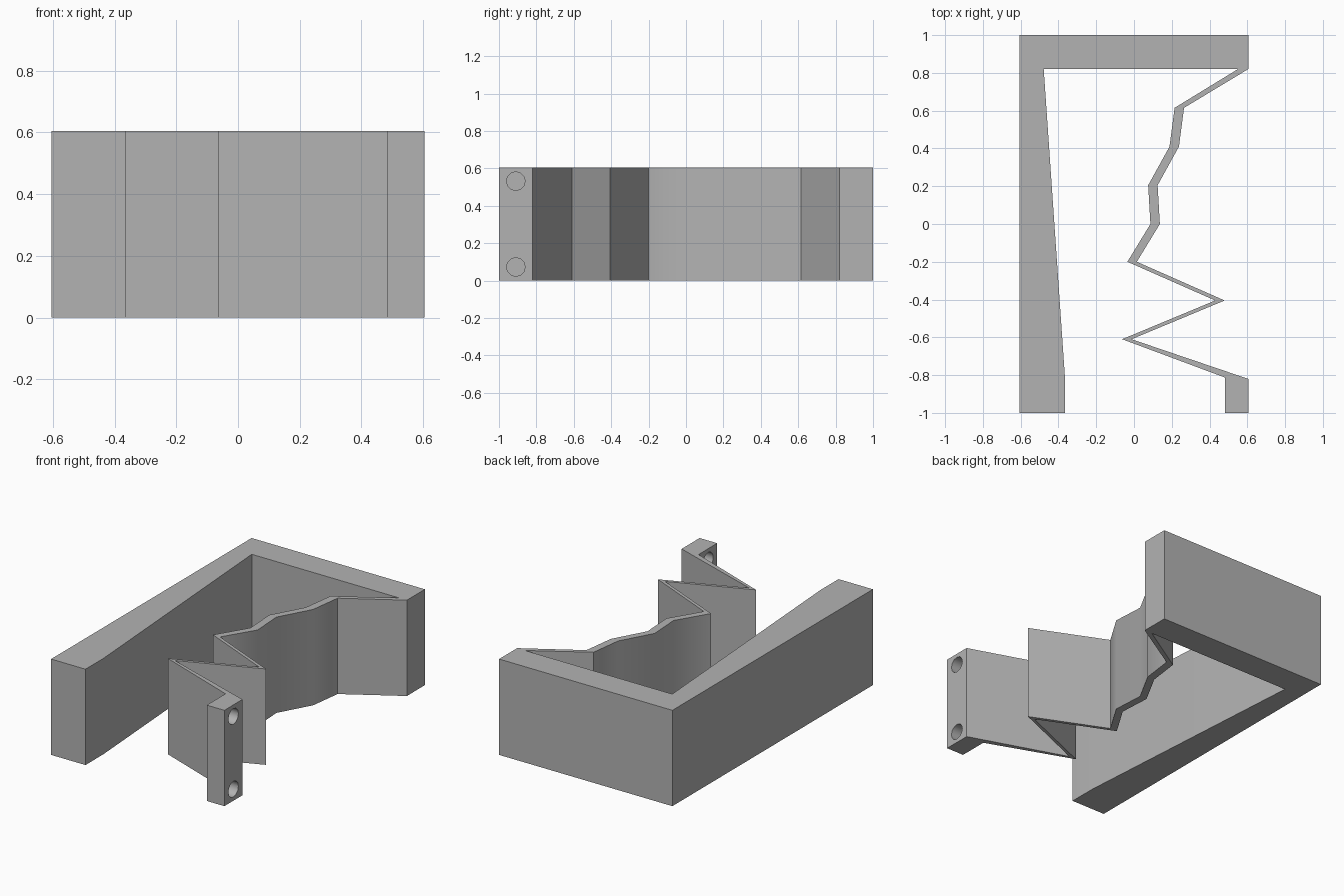
import bpy, bmesh, math

cube = bpy.data.objects.get("Cube")
if cube:
    bpy.data.objects.remove(cube, do_unlink=True)

HEIGHT = 0.605
WALL = 0.05

grey = bpy.data.materials.new("plain grey")
grey.use_nodes = True
colour = (0.45, 0.45, 0.45, 1)
grey.diffuse_color = colour
grey.node_tree.nodes["Principled BSDF"].inputs["Base Color"].default_value = colour


def extrude_profile(name, points, height):
    bm = bmesh.new()
    face = bm.faces.new([bm.verts.new((x, y, 0)) for x, y in points])
    new = bmesh.ops.extrude_face_region(bm, geom=[face])["geom"]
    top = [v for v in new if isinstance(v, bmesh.types.BMVert)]
    bmesh.ops.translate(bm, verts=top, vec=(0, 0, height))
    bmesh.ops.recalc_face_normals(bm, faces=bm.faces)
    mesh = bpy.data.meshes.new(name)
    bm.to_mesh(mesh)
    bm.free()
    mesh.materials.append(grey)
    obj = bpy.data.objects.new(name, mesh)
    bpy.context.collection.objects.link(obj)
    return obj


# Inner edge of the thin zigzag wall, from back to front
zigzag = [(0.215, 0.615), (0.188, 0.41), (0.075, 0.205), (0.087, 0),
          (-0.035, -0.2), (0.43, -0.405), (-0.063, -0.61)]
outer = [(x + WALL, y) for x, y in reversed(zigzag)]

# Tapered side bar, back bar, zigzag wall and end block in one outline
left_bar = [(-0.605, 1), (-0.605, -1), (-0.365, -1), (-0.365, -0.82), (-0.478, 0.82)]
end_block = [(0.482, -0.813), (0.482, -1), (0.605, -1), (0.605, -0.82)]
back_bar = [(0.605, 0.82), (0.605, 1)]
outline = left_bar + [(0.55, 0.82)] + zigzag + end_block + outer + back_bar
body = extrude_profile("bracket_body", outline, HEIGHT)

# Two screw holes through the end block
for z in (0.073, HEIGHT - 0.073):
    bpy.ops.mesh.primitive_cylinder_add(vertices=12, radius=0.05, depth=0.3,
                                        location=(0.545, -0.91, z),
                                        rotation=(0, math.pi / 2, 0))
    cutter = bpy.context.object
    cutter.name = "hole_cutter"
    cutter.data.materials.append(grey)
    bpy.ops.object.select_all(action="DESELECT")
    body.select_set(True)
    bpy.context.view_layer.objects.active = body
    cut = body.modifiers.new("screw_hole", "BOOLEAN")
    cut.operation = "DIFFERENCE"
    cut.solver = "EXACT"
    cut.object = cutter
    bpy.ops.object.modifier_apply(modifier=cut.name)
    bpy.data.objects.remove(cutter, do_unlink=True)

# Soften only the shallow bends of the wall
bpy.ops.object.shade_smooth_by_angle(angle=math.radians(40))
